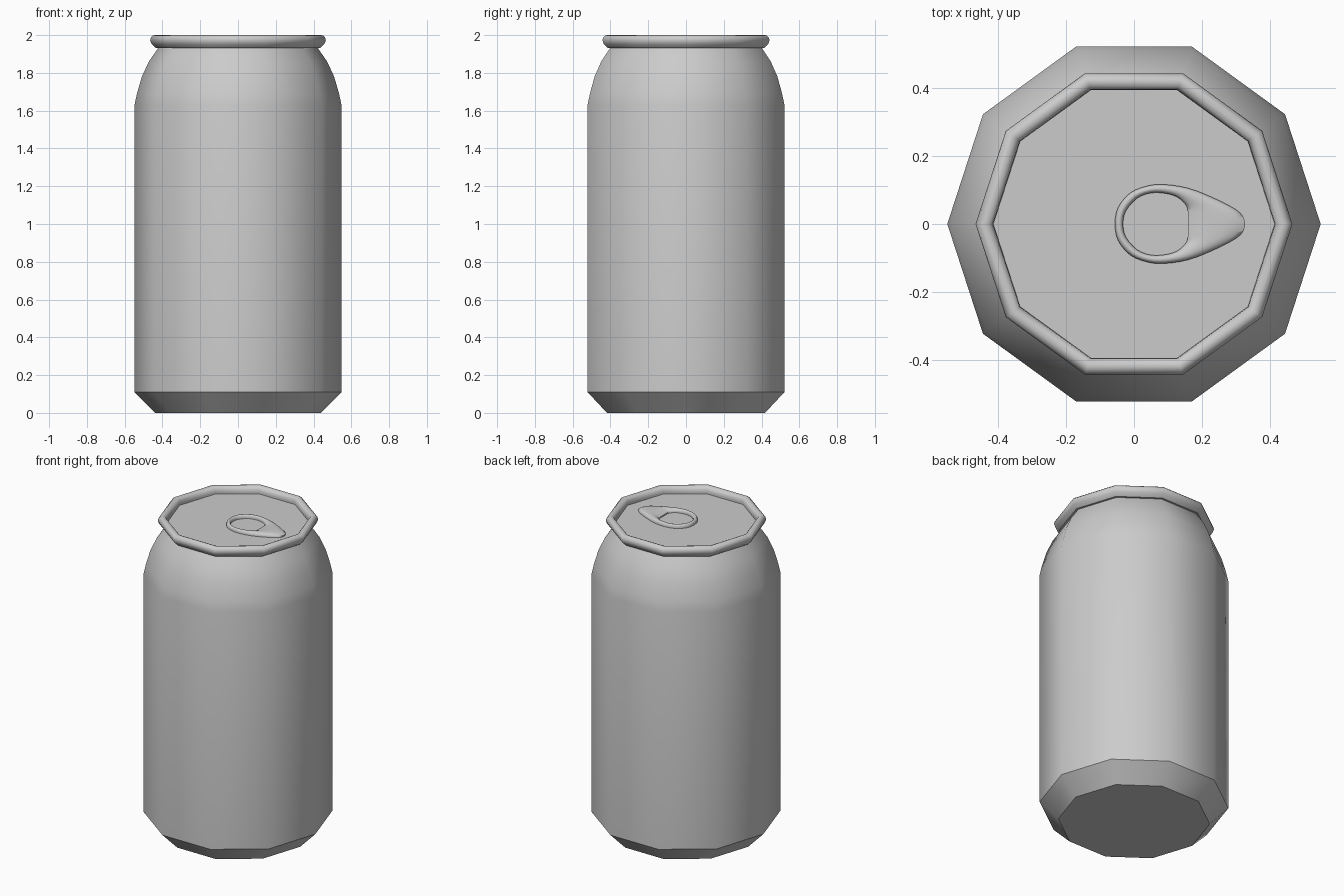
import bpy, bmesh, math

if "Cube" in bpy.data.objects:
    bpy.data.objects.remove(bpy.data.objects["Cube"])

SIDES = 10
LID_Z = 1.955


def finish(name, bm, angle=40):
    bmesh.ops.remove_doubles(bm, verts=bm.verts, dist=1e-5)
    bmesh.ops.recalc_face_normals(bm, faces=bm.faces)
    mesh = bpy.data.meshes.new(name)
    bm.to_mesh(mesh)
    bm.free()
    ob = bpy.data.objects.new(name, mesh)
    bpy.context.collection.objects.link(ob)
    bpy.ops.object.select_all(action='DESELECT')
    ob.select_set(True)
    bpy.context.view_layer.objects.active = ob
    bpy.ops.object.shade_smooth_by_angle(angle=math.radians(angle))
    return ob


def bridge(bm, a, b):
    n = len(a)
    for i in range(n):
        j = (i + 1) % n
        bm.faces.new((a[i], a[j], b[j], b[i]))


def lathe(name, profile, cap_start=False, closed=False):
    bm = bmesh.new()
    rings = []
    for r, z in profile:
        angles = [2 * math.pi * i / SIDES for i in range(SIDES)]
        rings.append([bm.verts.new((r * math.cos(a), r * math.sin(a), z)) for a in angles])
    for a, b in zip(rings, rings[1:]):
        bridge(bm, a, b)
    if closed:
        bridge(bm, rings[-1], rings[0])
    if cap_start:
        bm.faces.new(rings[0])
    return finish(name, bm)


# Can body with chamfered base and curved shoulder
lathe("can_body", [(0.44, 0), (0.548, 0.11), (0.548, 1.63), (0.535, 1.69),
                   (0.509, 1.78), (0.472, 1.86), (0.42, 1.935)], cap_start=True)

# Rolled rim
lathe("top_rim", [(0.415, 1.932), (0.435, 1.932), (0.457, 1.952), (0.465, 1.972),
                  (0.461, 1.988), (0.45, 1.998), (0.438, 2.0), (0.425, 1.996),
                  (0.415, 1.983), (0.413, 1.965)], closed=True)

# Recessed lid
bm = bmesh.new()
bmesh.ops.create_circle(bm, cap_ends=True, segments=SIDES, radius=0.416)
angle = math.atan2(bm.verts[:][0].co.y, bm.verts[:][0].co.x)
for v in bm.verts:
    x, y = v.co.x, v.co.y
    v.co = (x * math.cos(angle) + y * math.sin(angle),
            y * math.cos(angle) - x * math.sin(angle), LID_Z)
for f in bm.faces:
    if f.normal.z < 0:
        f.normal_flip()
mesh = bpy.data.meshes.new("lid")
bm.to_mesh(mesh)
bm.free()
bpy.context.collection.objects.link(bpy.data.objects.new("lid", mesh))


# Pull tab: egg-shaped outline around a finger hole, rounded cross-section
def smooth_loop(half, steps=3):
    pts = half + [(x, -y) for x, y in half[-2:0:-1]]
    n, out = len(pts), []
    for i in range(n):
        p = [pts[(i + k - 1) % n] for k in range(4)]
        for s in range(steps):
            t = s / steps
            out.append(tuple(0.5 * (2 * b + (c - a) * t + (2 * a - 5 * b + 4 * c - d) * t * t
                                    + (3 * b - a - 3 * c + d) * t ** 3)
                             for a, b, c, d in zip(*p)))
    return out


outer = smooth_loop([(-0.056, 0), (-0.046, 0.05), (-0.01, 0.092), (0.04, 0.112), (0.09, 0.116),
                     (0.16, 0.105), (0.23, 0.078), (0.29, 0.048), (0.317, 0.026), (0.326, 0)])
inner = smooth_loop([(-0.032, 0), (-0.024, 0.038), (0.01, 0.076), (0.05, 0.091), (0.09, 0.09),
                     (0.125, 0.08), (0.148, 0.061), (0.157, 0.045), (0.158, 0.02), (0.158, 0)])
section = [(0, 0), (0, 0.008), (0.12, 0.017), (0.35, 0.022), (0.65, 0.022),
           (0.88, 0.017), (1, 0.008), (1, 0)]
bm = bmesh.new()
loops = [[bm.verts.new((o[0] + (i[0] - o[0]) * t, o[1] + (i[1] - o[1]) * t, LID_Z + h))
          for o, i in zip(outer, inner)] for t, h in section]
for a, b in zip(loops, loops[1:] + loops[:1]):
    bridge(bm, a, b)
finish("pull_tab", bm, 60)
